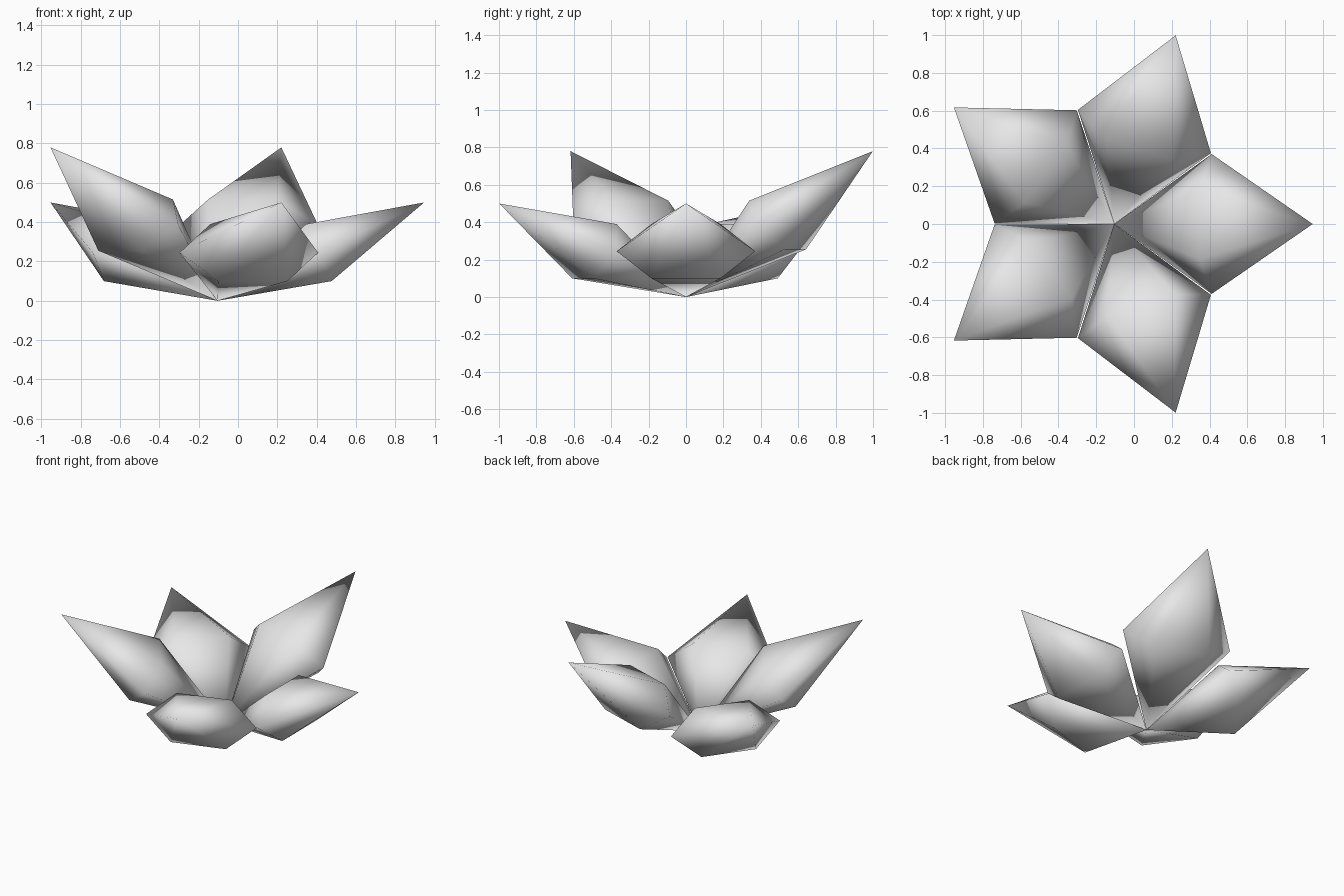
import bpy
import bmesh
from math import cos, sin, pi
from mathutils import Matrix, Vector

cube = bpy.data.objects.get("Cube")
if cube:
    bpy.data.objects.remove(cube, do_unlink=True)

# Single soft grey
grey = bpy.data.materials.new("petal grey")
grey.use_nodes = True
color = (0.8, 0.8, 0.8, 1)
grey.diffuse_color = color
grey.node_tree.nodes["Principled BSDF"].inputs["Base Color"].default_value = color

ROOT = Vector((-0.104, 0, 0))
LENGTH = 1.05
HALF_WIDTH = 0.37


def petal(name, angle, tip_height, middle, rise):
    """Six-sided spindle from the shared root to a raised tip."""
    bm = bmesh.new()
    root = bm.verts.new((0, 0, 0))
    tip = bm.verts.new((LENGTH, 0, tip_height))
    ring = []
    for k in range(6):
        a = k * pi / 3
        across = Vector((0, HALF_WIDTH * cos(a), 0))
        ring.append(bm.verts.new(middle + across + rise * (sin(a) / sin(pi / 3))))
    for k in range(6):
        a, b = ring[k], ring[(k + 1) % 6]
        bm.faces.new((root, b, a))
        bm.faces.new((tip, a, b))
    bmesh.ops.recalc_face_normals(bm, faces=bm.faces)
    bm.transform(Matrix.Translation(ROOT) @ Matrix.Rotation(angle, 4, "Z"))
    for face in bm.faces:
        face.smooth = True
    mesh = bpy.data.meshes.new(name)
    bm.to_mesh(mesh)
    bm.free()
    mesh.materials.append(grey)
    bpy.context.collection.objects.link(bpy.data.objects.new(name, mesh))


# Tip height, centre of the six-sided ring, and half thickness of the ring
low = (0.5, Vector((0.515, 0, 0.245)), Vector((-0.065, 0, 0.145)))
high = (0.78, Vector((0.515, 0, 0.385)), Vector((-0.1, 0, 0.13)))

layout = [("left_petal", low), ("back_left_petal", high), ("back_right_petal", low),
          ("front_right_petal", high), ("front_left_petal", low)]
for i, (name, shape) in enumerate(layout):
    petal(name, i * 2 * pi / 5, *shape)
